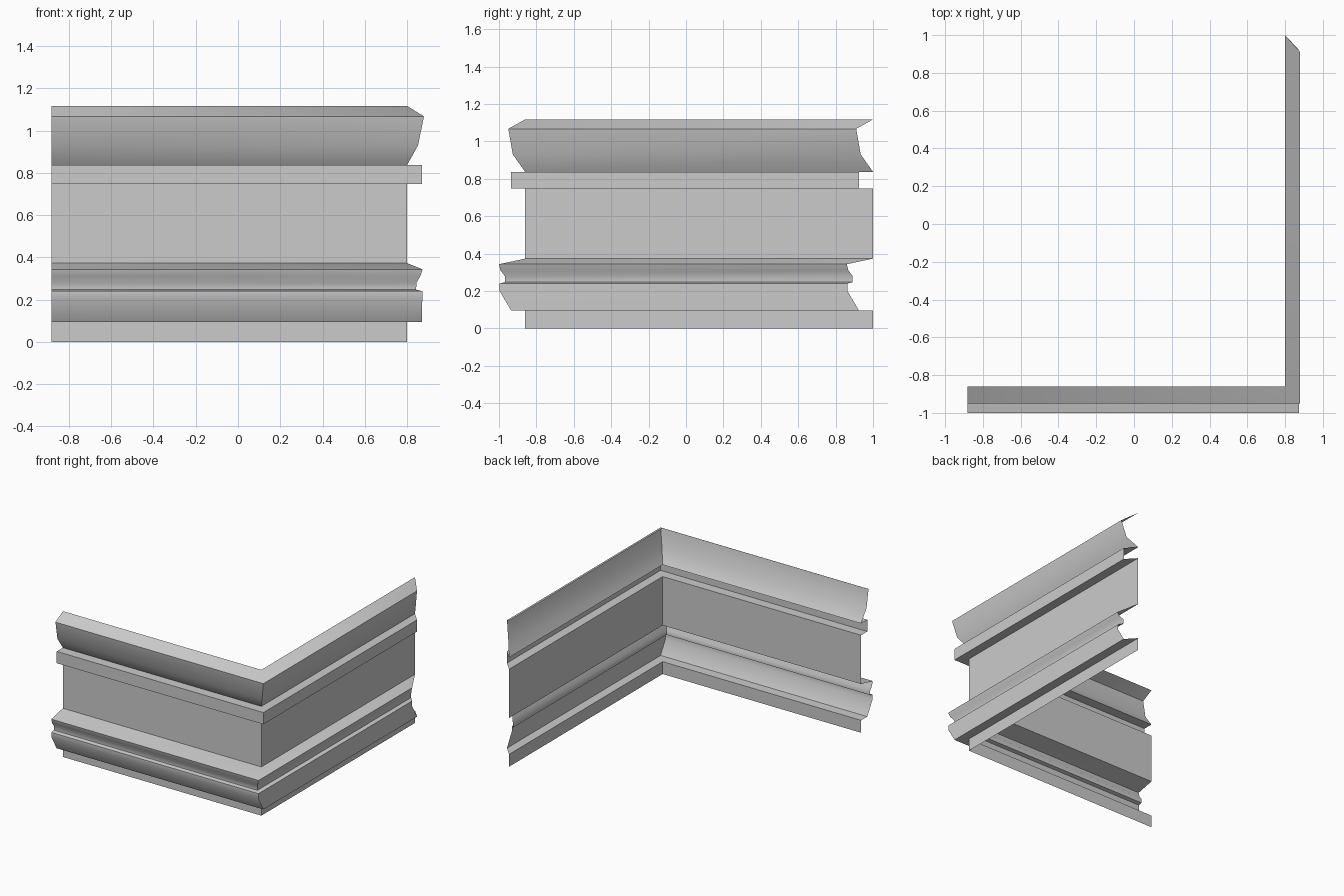
import bpy
import bmesh
import math

cube = bpy.data.objects.get("Cube")
if cube:
    bpy.data.objects.remove(cube, do_unlink=True)

# Plain grey plaster
plaster = bpy.data.materials.new("grey_plaster")
plaster.use_nodes = True
GREY = (0.6, 0.6, 0.6, 1)
plaster.diffuse_color = GREY
plaster.node_tree.nodes["Principled BSDF"].inputs["Base Color"].default_value = GREY

# Moulding profile: height, projection of front run, projection of side run
profile = [
    (0.0, 0.0, 0.0), (0.095, 0.0, 0.0),                          # foot
    (0.095, 0.075, 0.07), (0.20, 0.137, 0.072), (0.24, 0.137, 0.072),  # lower roll
    (0.247, 0.109, 0.043), (0.28, 0.109, 0.044),                 # groove
    (0.31, 0.132, 0.062), (0.343, 0.14, 0.074), (0.373, 0.0, 0.0),  # cove and sloped cap
    (0.747, 0.0, 0.0), (0.747, 0.075, 0.07),                     # wall band
    (0.837, 0.075, 0.07), (0.837, 0.0, 0.0),                     # fillet
    (0.93, 0.066, 0.052), (1.067, 0.09, 0.08), (1.117, 0.0, 0.0),  # crown
]

LEFT, WALL_X, WALL_Y, BACK = -0.882, 0.80, -0.86, 1.0

# Sweep the open profile: square left end, mitred corner, mitred back end
bm = bmesh.new()
rows = []
for z, front, side in profile:
    rows.append([bm.verts.new(co) for co in (
        (LEFT, WALL_Y - front, z),
        (WALL_X + side, WALL_Y - front, z),
        (WALL_X + side, BACK - front, z))])
for low, high in zip(rows, rows[1:]):
    for i in range(2):
        bm.faces.new((low[i], low[i + 1], high[i + 1], high[i]))

mesh = bpy.data.meshes.new("corner_moulding")
bm.to_mesh(mesh)
bm.free()
mesh.materials.append(plaster)
moulding = bpy.data.objects.new("corner_moulding", mesh)
bpy.context.collection.objects.link(moulding)

# Smooth the curved bands, keep the steps crisp
bpy.ops.object.select_all(action="DESELECT")
moulding.select_set(True)
bpy.context.view_layer.objects.active = moulding
bpy.ops.object.shade_smooth_by_angle(angle=math.radians(45))
